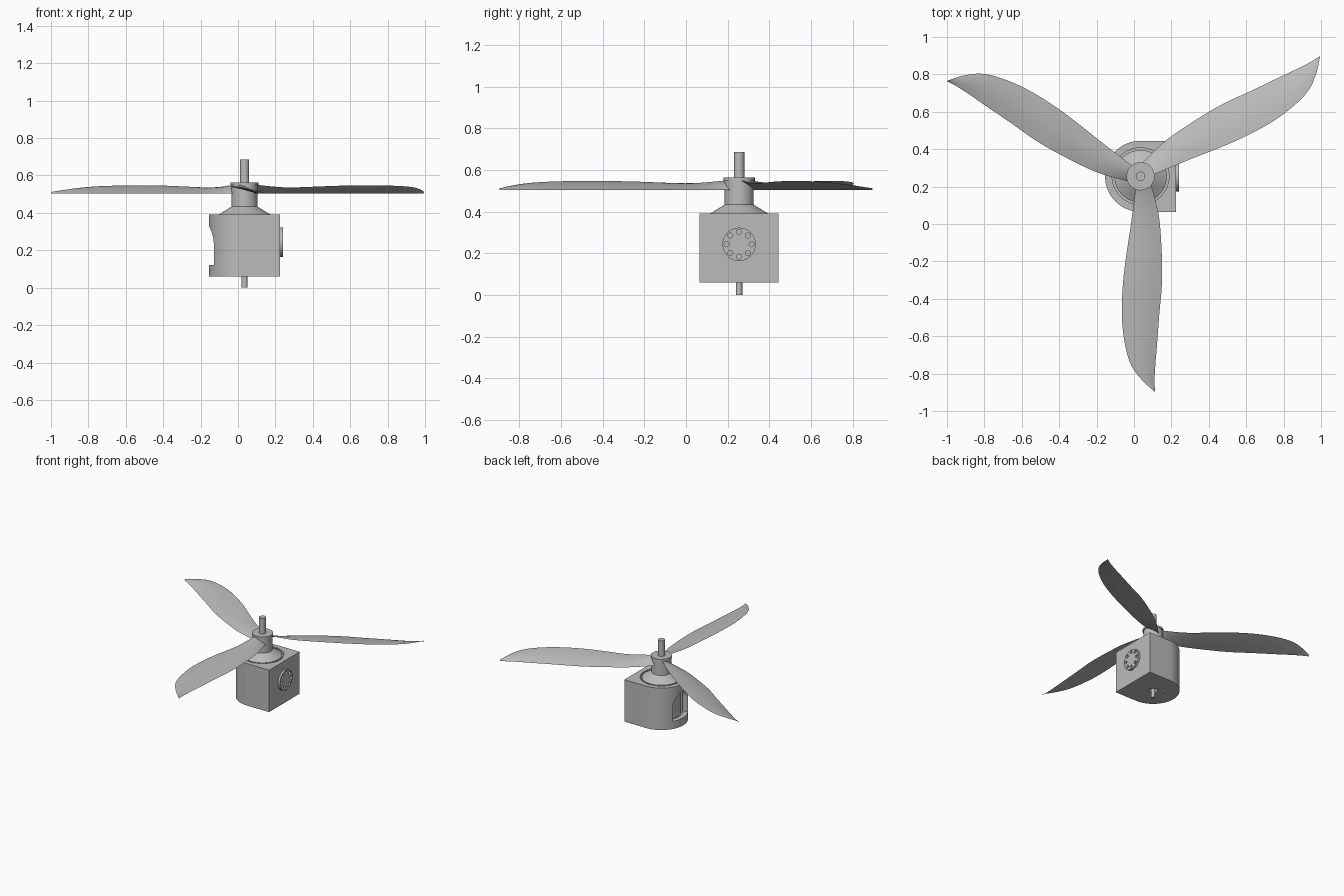
import bpy, bmesh, math
from mathutils import Matrix, Vector

if "Cube" in bpy.data.objects:
    bpy.data.objects.remove(bpy.data.objects["Cube"])

AX, AY = 0.035, 0.255      # rotor axis
BOTTOM, TOP, R = 0.06, 0.39, 0.19

grey = bpy.data.materials.new("plain grey")
grey.use_nodes = True
grey.diffuse_color = (0.5, 0.5, 0.5, 1)
grey.node_tree.nodes["Principled BSDF"].inputs["Base Color"].default_value = (0.5, 0.5, 0.5, 1)


def finish(name, bm):
    bmesh.ops.recalc_face_normals(bm, faces=bm.faces)
    mesh = bpy.data.meshes.new(name)
    bm.to_mesh(mesh)
    bm.free()
    mesh.materials.append(grey)
    ob = bpy.data.objects.new(name, mesh)
    bpy.context.collection.objects.link(ob)
    return ob


def activate(ob):
    bpy.ops.object.select_all(action='DESELECT')
    ob.select_set(True)
    bpy.context.view_layer.objects.active = ob


def smooth(ob):
    activate(ob)
    bpy.ops.object.shade_smooth_by_angle(angle=math.radians(30))


def prism(name, points, start, depth):
    """Extrude a closed outline of 3D points along a vector."""
    bm = bmesh.new()
    face = bm.faces.new([bm.verts.new(Vector(p) + Vector(start)) for p in points])
    new = bmesh.ops.extrude_face_region(bm, geom=[face])["geom"]
    bmesh.ops.translate(bm, vec=depth, verts=[v for v in new if isinstance(v, bmesh.types.BMVert)])
    return finish(name, bm)


def arc(radius, a0, a1, n):
    steps = [math.radians(a0 + (a1 - a0) * i / n) for i in range(n + 1)]
    return [(radius * math.cos(a), radius * math.sin(a)) for a in steps]


def rod(name, radius, x, y, z0, z1, n=48):
    return prism(name, [(a, b, 0) for a, b in arc(radius, 0, 360, n)[:-1]], (x, y, z0), (0, 0, z1 - z0))


def lathe(name, profile, n=64):
    """Turn (radius, height) points about the rotor axis."""
    bm = bmesh.new()
    verts = [bm.verts.new((AX + r, AY, z)) for r, z in profile]
    edges = [bm.edges.new(pair) for pair in zip(verts, verts[1:])]
    bmesh.ops.spin(bm, geom=verts + edges, cent=(AX, AY, 0), axis=(0, 0, 1),
                   angle=math.tau, steps=n, use_duplicate=False)
    bmesh.ops.remove_doubles(bm, verts=bm.verts, dist=1e-5)
    ob = finish(name, bm)
    smooth(ob)
    return ob


def cut(target, cutters):
    for cutter in cutters:
        mod = target.modifiers.new("cut", 'BOOLEAN')
        mod.object, mod.operation, mod.solver = cutter, 'DIFFERENCE', 'EXACT'
        activate(target)
        bpy.ops.object.modifier_apply(modifier=mod.name)
        bpy.data.objects.remove(cutter)
    smooth(target)


# Housing: flat on three sides, round on the fourth
outline = [(R, -R, 0), (R, R, 0)] + [(a, b, 0) for a, b in arc(R, 90, 270, 40)]
housing = prism("motor_housing", outline, (AX, AY, BOTTOM), (0, 0, TOP - BOTTOM))
cavity = rod("cavity_cutter", 0.152, AX, AY, BOTTOM + 0.03, TOP + 0.1, 64)
half = 0.095
arch = [(0, -half, 0.12), (0, half, 0.12)] + [(0, a, b + 0.235) for a, b in arc(half, 0, 180, 24)]
window = prism("window_cutter", arch, (AX - 0.3, AY, 0), (0.25, 0, 0))
holes = [rod("shaft_hole_cutter", 0.03, AX, AY, 0, 0.11)]
for x, y in arc(0.08, 45, 315, 3):
    holes.append(rod("screw_hole_cutter", 0.01, AX + x, AY + y, 0, 0.11, 16))
cut(housing, [cavity, window] + holes)

# Round mounting flange with a ring of holes
disc = [(0, a, b) for a, b in arc(0.08, 0, 360, 48)[:-1]]
flange = prism("side_flange", disc, (AX + R, AY, 0.243), (0.016, 0, 0))
small = [(0, a, b) for a, b in arc(0.012, 0, 360, 16)[:-1]]
cut(flange, [prism("flange_hole_cutter", small, (AX + R - 0.02, AY + y, 0.243 + z), (0.06, 0, 0))
             for y, z in arc(0.06, 0, 315, 7)])

# Rotor bell with conical top, then the hub, its cap and the shaft
lathe("rotor_bell", [(0, 0.11), (0.14, 0.11), (0.14, TOP), (0.07, 0.433), (0, 0.433)])
lathe("propeller_hub", [(0, 0.43), (0.07, 0.43), (0.07, 0.548), (0.075, 0.548), (0.075, 0.563), (0, 0.563)])
smooth(rod("upper_shaft", 0.025, AX, AY, 0.55, 0.685))
smooth(rod("lower_shaft", 0.015, AX, AY, 0, 0.12))

# Blade stations: distance from axis, left edge, right edge, left edge height
stations = [(0.02, -0.02, 0.05, 0.555), (0.13, -0.035, 0.08, 0.543), (0.26, -0.052, 0.104, 0.536),
            (0.53, -0.09, 0.116, 0.545), (0.74, -0.1, 0.1, 0.547), (0.9, -0.083, 0.088, 0.544),
            (1.01, -0.05, 0.079, 0.537), (1.09, 0.008, 0.075, 0.525), (1.15, 0.073, 0.077, 0.512)]


def spline(rows, per):
    """Smooth curve through the rows."""
    rows = [Vector(r) for r in rows]
    ext = [2 * rows[0] - rows[1]] + rows + [2 * rows[-1] - rows[-2]]
    for i in range(len(rows) - 1):
        p, q, r, s = ext[i:i + 4]
        for k in range(per):
            t = k / per
            yield q + 0.5 * t * (r - p + t * (2 * p - 5 * q + 4 * r - s + t * (3 * (q - r) + s - p)))
    yield rows[-1]


CH = 10
bm = bmesh.new()
rings = []
for dist, left, right, high in spline(stations, 5):
    low = 0.503
    ring = []
    for k in range(2 * CH):
        t = k / CH if k <= CH else 2 - k / CH
        bulge = 0.006 * math.sin(math.pi * t) * min(1, (right - left) / 0.1)
        z = high + (low - high) * t + (bulge * 1.3 if k <= CH else -bulge * 0.3)
        ring.append(bm.verts.new((left + (right - left) * t, -dist, z)))
    rings.append(ring)
for a, b in zip(rings, rings[1:]):
    for k in range(2 * CH):
        j = (k + 1) % (2 * CH)
        bm.faces.new((a[k], a[j], b[j], b[k]))
bm.faces.new(rings[0])
bm.faces.new(rings[-1])
blade = finish("blade_front", bm)
smooth(blade)

# Three blades share one mesh
for name, turn in (("blade_front", 0), ("blade_left", 120), ("blade_right", 240)):
    ob = blade if turn == 0 else bpy.data.objects.new(name, blade.data)
    if turn:
        bpy.context.collection.objects.link(ob)
    ob.matrix_world = Matrix.Translation((AX, AY, 0)) @ Matrix.Rotation(math.radians(turn), 4, 'Z')
